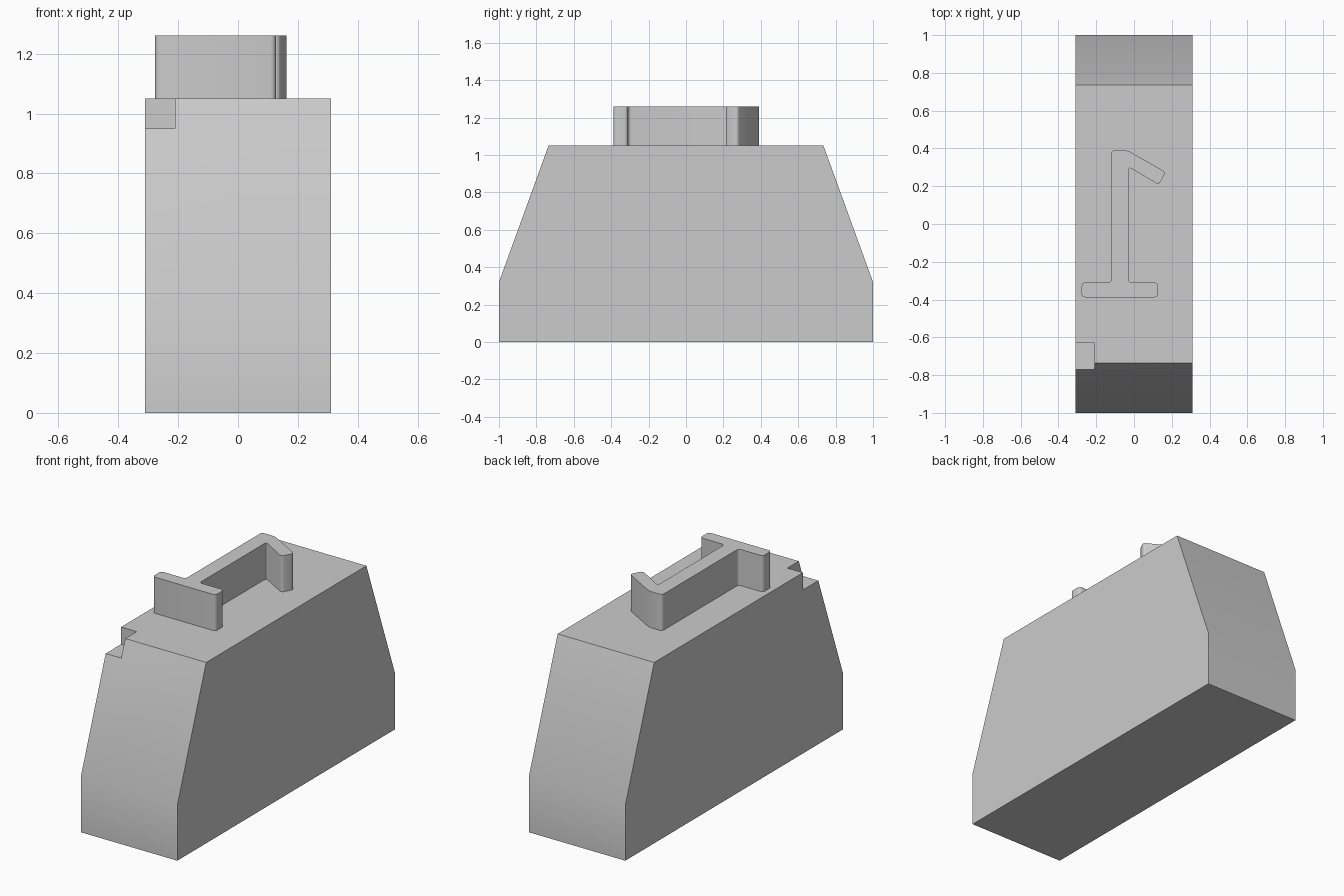
import bpy
import bmesh
from mathutils import Vector

cube = bpy.data.objects.get("Cube")
if cube:
    bpy.data.objects.remove(cube, do_unlink=True)

HALF_WIDTH = 0.31
SHOULDER, TOP = 1.05, 1.26

grey = bpy.data.materials.new("plain_grey")
grey.use_nodes = True
grey.diffuse_color = (0.6, 0.6, 0.6, 1)
grey.node_tree.nodes["Principled BSDF"].inputs["Base Color"].default_value = grey.diffuse_color


def prism(name, points, direction, round_by=0.0):
    """Extrude a closed outline, optionally rounding its corners first."""
    bm = bmesh.new()
    bm.faces.new([bm.verts.new(p) for p in points])
    if round_by:
        bmesh.ops.bevel(bm, geom=bm.verts[:], offset=round_by, segments=4,
                        profile=0.5, affect='VERTICES')
    base = bm.faces[:]
    out = bmesh.ops.extrude_face_region(bm, geom=base, use_keep_orig=True)
    moved = [v for v in out["geom"] if isinstance(v, bmesh.types.BMVert)]
    bmesh.ops.translate(bm, verts=moved, vec=Vector(direction))
    bmesh.ops.recalc_face_normals(bm, faces=bm.faces[:])
    mesh = bpy.data.meshes.new(name)
    bm.to_mesh(mesh)
    bm.free()
    mesh.materials.append(grey)
    obj = bpy.data.objects.new(name, mesh)
    bpy.context.collection.objects.link(obj)
    return obj


def activate(obj):
    bpy.ops.object.select_all(action='DESELECT')
    obj.select_set(True)
    bpy.context.view_layer.objects.active = obj


# Tapered block: symmetrical side profile pulled across the width
half = [(1, 0), (1, 0.32), (0.735, SHOULDER)]
profile = half + [(-y, z) for y, z in reversed(half)]
body = prism("tapered_body", [(-HALF_WIDTH, y, z) for y, z in profile],
             (2 * HALF_WIDTH, 0, 0))

# Notch in the front right top corner
notch = prism("notch_cutter",
              [(-0.4, -0.9, 0.95), (-0.21, -0.9, 0.95),
               (-0.21, -0.63, 0.95), (-0.4, -0.63, 0.95)], (0, 0, 0.3))
notch.hide_render = True
cut = body.modifiers.new("notch", 'BOOLEAN')
cut.operation = 'DIFFERENCE'
cut.solver = 'EXACT'
cut.object = notch
activate(body)
bpy.ops.object.modifier_apply(modifier=cut.name)
bpy.data.objects.remove(notch, do_unlink=True)

# Raised rib on top: foot bar, long stem and slanted arm, softly rounded
outline = [(-0.277, -0.388), (0.127, -0.388), (0.127, -0.31), (-0.03, -0.31),
           (-0.03, 0.303), (0.132, 0.207), (0.168, 0.275), (-0.035, 0.39),
           (-0.12, 0.39), (-0.12, -0.31), (-0.277, -0.31)]
rib = prism("raised_rib", [(x, y, SHOULDER) for x, y in outline],
            (0, 0, TOP - SHOULDER), round_by=0.018)

for part in (body, rib):
    activate(part)
    bpy.ops.object.shade_smooth_by_angle(angle=0.5236)
